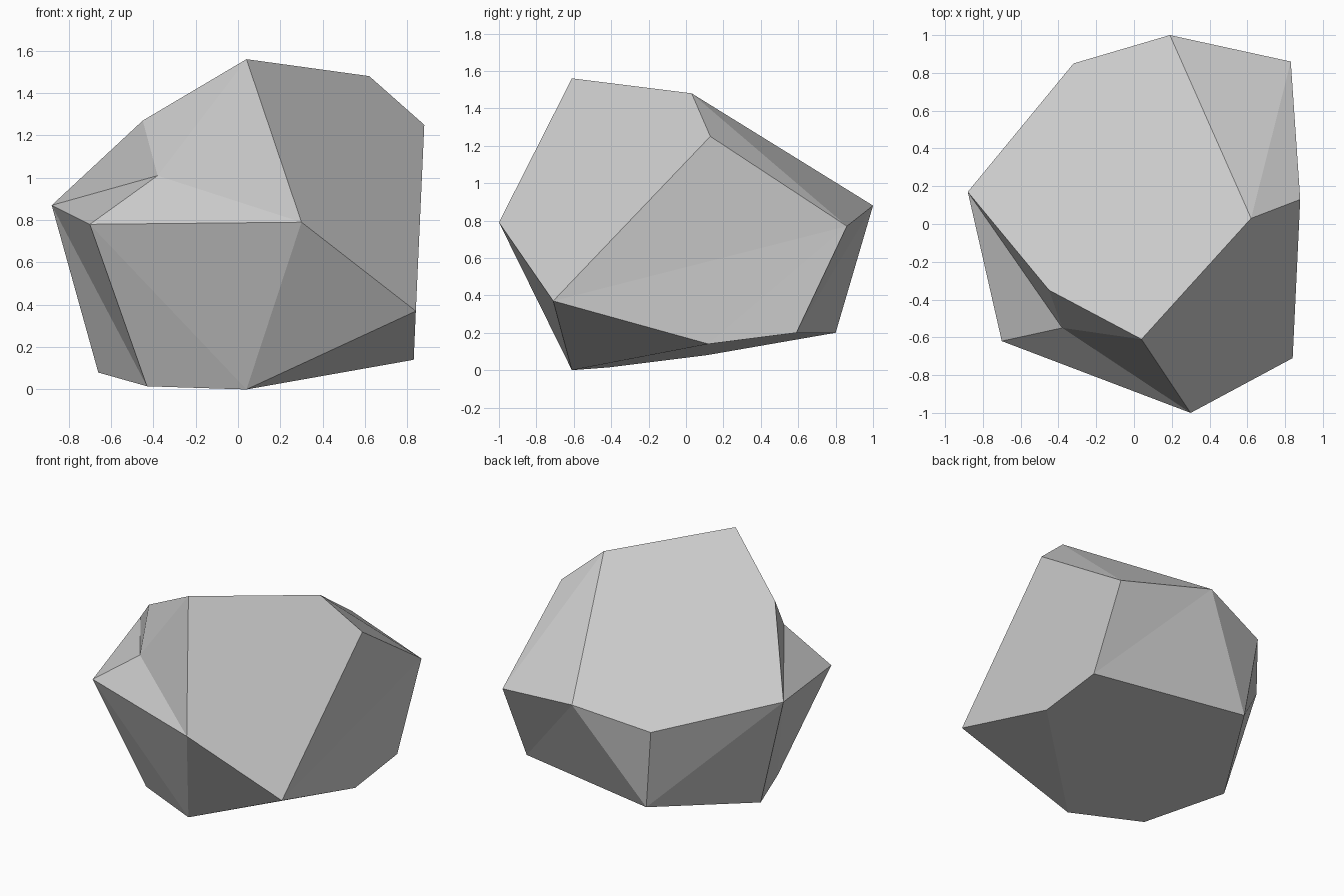
import bpy, bmesh

if "Cube" in bpy.data.objects:
    bpy.data.objects.remove(bpy.data.objects["Cube"])

# One flat stone colour
stone = bpy.data.materials.new("stone grey")
stone.diffuse_color = (0.6, 0.6, 0.6, 1)
stone.use_nodes = True
stone.node_tree.nodes["Principled BSDF"].inputs["Base Color"].default_value = stone.diffuse_color

# Corners of the faceted boulder, keyed by letter
corners = {
    # crown
    "A": (0.04, -0.61, 1.56), "B": (0.62, 0.03, 1.48), "C": (0.88, 0.13, 1.25),
    "H": (-0.38, -0.55, 1.01), "I": (-0.45, -0.35, 1.27),
    # girdle
    "D": (0.84, -0.71, 0.37), "E": (0.30, -1.00, 0.79), "F": (-0.70, -0.62, 0.78),
    "G": (-0.88, 0.17, 0.87), "J": (0.19, 1.00, 0.88), "K": (-0.32, 0.85, 0.765),
    "L": (0.83, 0.86, 0.77),
    # underside
    "M": (0.04, -0.61, 0.0), "N": (0.83, 0.12, 0.14), "O": (-0.43, -0.41, 0.015),
    "P": (-0.66, 0.11, 0.08), "Q": (0.83, 0.59, 0.20), "R": (-0.25, 0.80, 0.20),
}

# Facets, each spelled by its corners
facets = (
    "ABJKGI "                        # sloping top
    "AEDCB CDL LDN LNQ BCL BLJ "     # right side
    "GIH IAH AEH HEF GHF "           # chipped front-left shoulder
    "FEM FMO EDM GFO GOP "           # front and left
    "GPR GRK KRJ JLQ JQR "           # back
    "MNQRPO MND"                     # base
).split()

bm = bmesh.new()
verts = {key: bm.verts.new(co) for key, co in corners.items()}
for facet in facets:
    bm.faces.new([verts[key] for key in facet])
bmesh.ops.recalc_face_normals(bm, faces=bm.faces)

mesh = bpy.data.meshes.new("boulder")
bm.to_mesh(mesh)
bm.free()
mesh.materials.append(stone)
boulder = bpy.data.objects.new("boulder", mesh)
bpy.context.collection.objects.link(boulder)
